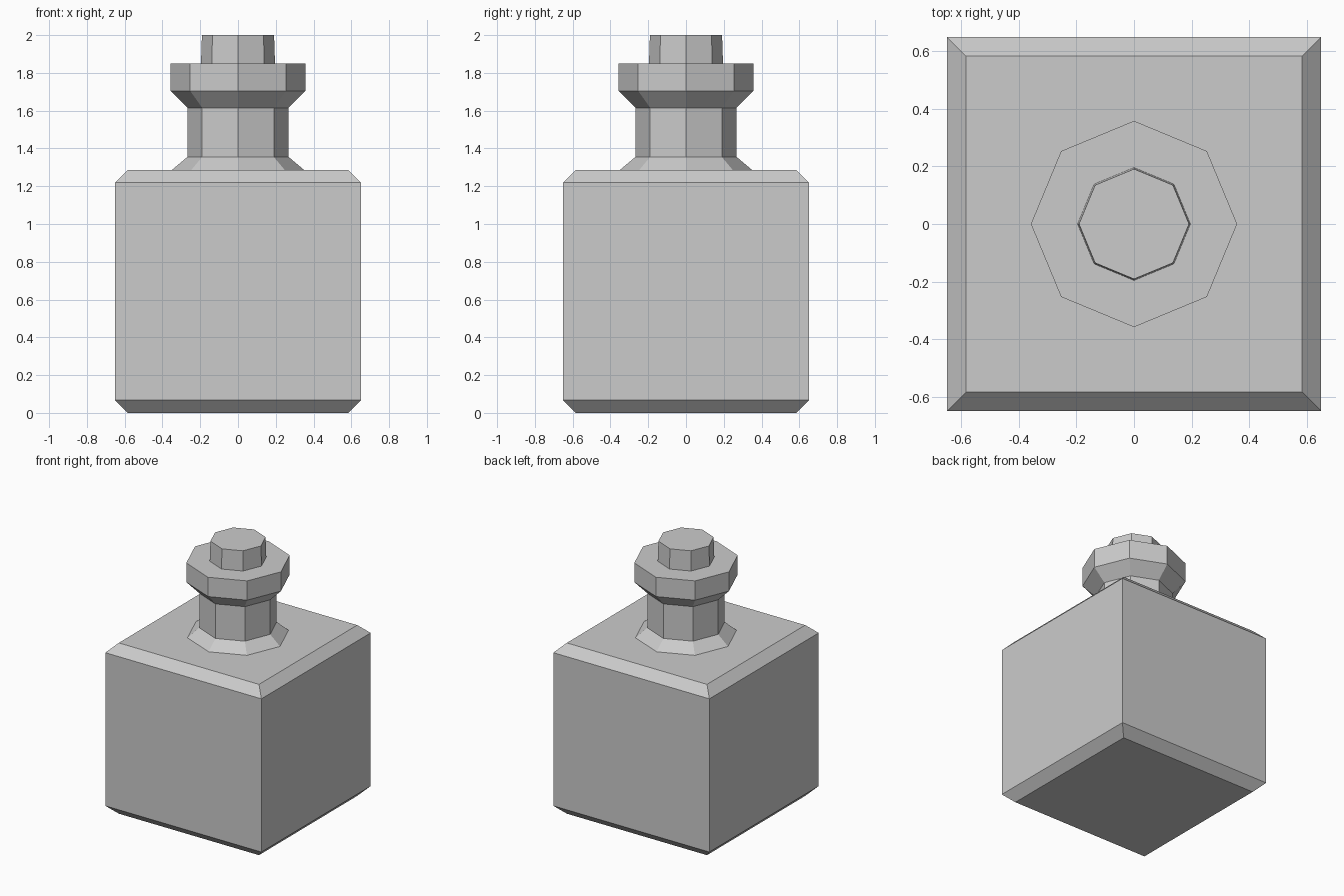
import bpy, bmesh
from math import sin, cos, pi

if "Cube" in bpy.data.objects:
    bpy.data.objects.remove(bpy.data.objects["Cube"])


def lathe(name, profile, sides, turn=0.0):
    """Closed faceted solid from (radius, z) rings, flat caps at both ends."""
    bm = bmesh.new()
    rings = [[bm.verts.new((r * cos(turn + 2 * pi * i / sides),
                            r * sin(turn + 2 * pi * i / sides), z))
              for i in range(sides)] for r, z in profile]
    for lo, hi in zip(rings, rings[1:]):
        for i in range(sides):
            j = (i + 1) % sides
            bm.faces.new((lo[i], lo[j], hi[j], hi[i]))
    bm.faces.new(rings[0][::-1])
    bm.faces.new(rings[-1])
    mesh = bpy.data.meshes.new(name)
    bm.to_mesh(mesh)
    bm.free()
    obj = bpy.data.objects.new(name, mesh)
    bpy.context.collection.objects.link(obj)
    return obj


# Square bottle body with chamfered top and bottom (half widths -> corner radii)
d = 2 ** 0.5
body = lathe("bottle", [(0.583 * d, 0), (0.65 * d, 0.067),
                        (0.65 * d, 1.22), (0.584 * d, 1.286)], 4, pi / 4)

# Octagonal neck with flared foot and thick lip, rooted inside the body
neck = lathe("neck_cutter", [(0.35, 1.2), (0.35, 1.286), (0.268, 1.355),
                             (0.268, 1.615), (0.358, 1.705), (0.358, 1.85)], 8)
neck.hide_render = True
neck.hide_viewport = True

# Weld neck and body into one shell
weld = body.modifiers.new("weld_neck", 'BOOLEAN')
weld.operation = 'UNION'
weld.solver = 'EXACT'
weld.object = neck

# Slightly tapered octagonal stopper
lathe("stopper", [(0.196, 1.85), (0.191, 2.0)], 8)
